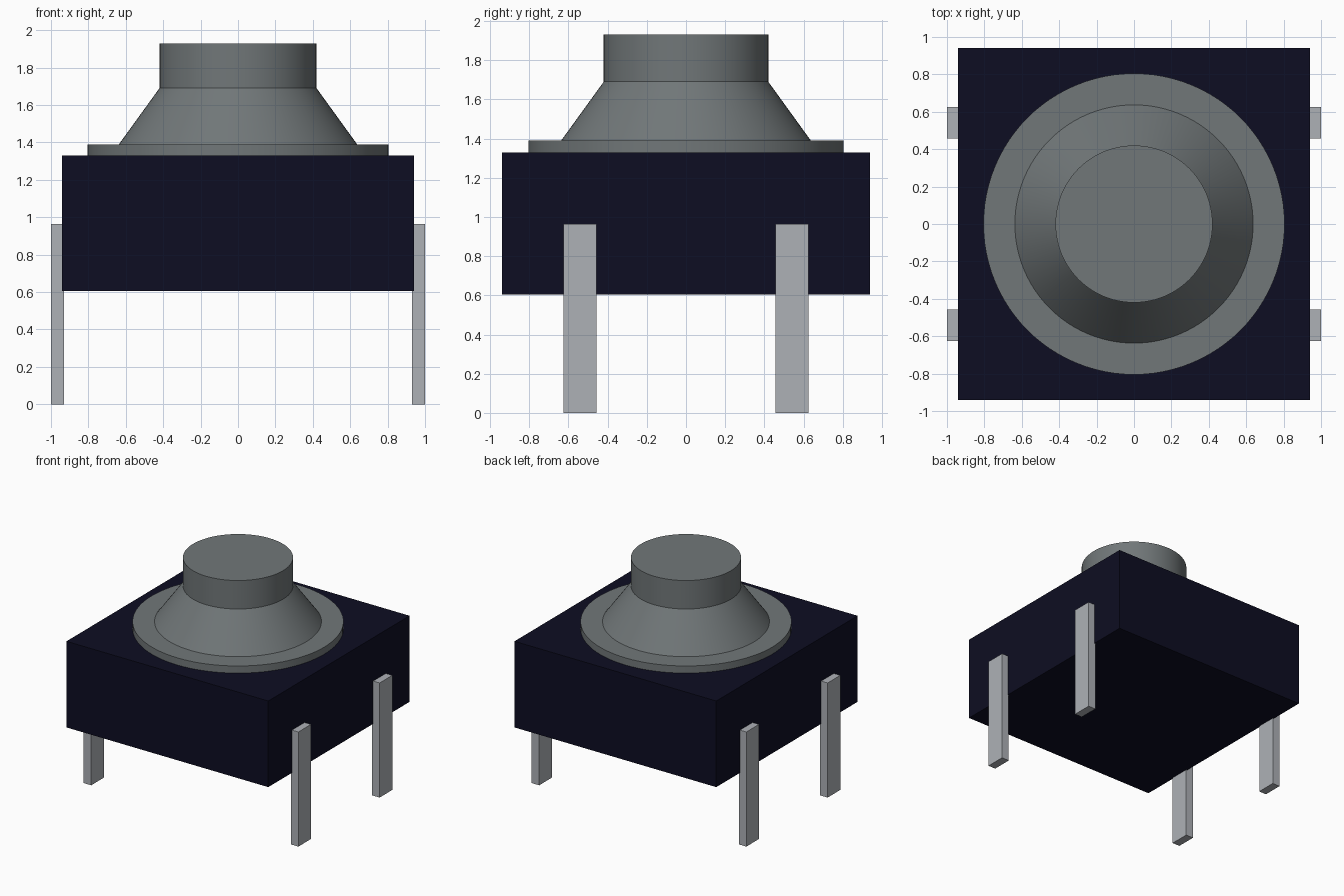
import bpy, bmesh, math
from mathutils import Matrix, Vector

cube = bpy.data.objects.get("Cube")
if cube:
    bpy.data.objects.remove(cube, do_unlink=True)


def material(name, rgb):
    m = bpy.data.materials.new(name)
    m.use_nodes = True
    color = (*rgb, 1.0)
    m.diffuse_color = color
    m.node_tree.nodes["Principled BSDF"].inputs["Base Color"].default_value = color
    return m


def add_object(name, bm, mat):
    bmesh.ops.recalc_face_normals(bm, faces=bm.faces)
    mesh = bpy.data.meshes.new(name)
    bm.to_mesh(mesh)
    bm.free()
    mesh.materials.append(mat)
    obj = bpy.data.objects.new(name, mesh)
    bpy.context.collection.objects.link(obj)
    return obj


def box(name, lo, hi, mat):
    lo, hi = Vector(lo), Vector(hi)
    bm = bmesh.new()
    bmesh.ops.create_cube(bm, size=1, matrix=Matrix.Translation((lo + hi) / 2)
                          @ Matrix.Diagonal((*(hi - lo), 1)))
    return add_object(name, bm, mat)


def lathe(name, profile, mat, sides=96):
    """Spin a closed (radius, z) outline around the z axis."""
    bm = bmesh.new()
    verts = [bm.verts.new((r, 0, z)) for r, z in profile]
    edges = [bm.edges.new(pair) for pair in zip(verts, verts[1:])]
    bmesh.ops.spin(bm, geom=verts + edges, cent=(0, 0, 0), axis=(0, 0, 1),
                   angle=math.tau, steps=sides)
    bmesh.ops.remove_doubles(bm, verts=bm.verts, dist=1e-5)
    obj = add_object(name, bm, mat)
    bpy.ops.object.select_all(action="DESELECT")
    obj.select_set(True)
    bpy.context.view_layer.objects.active = obj
    bpy.ops.object.shade_smooth_by_angle(angle=math.radians(25))
    return obj


navy = material("dark navy plastic", (0.004, 0.004, 0.016))
grey = material("grey rubber", (0.165, 0.185, 0.19))
metal = material("pin metal", (0.42, 0.44, 0.47))

# Housing block
box("housing", (-0.94, -0.94, 0.605), (0.94, 0.94, 1.33), navy)

# Flange, sloped skirt and button cap in one turned piece
lathe("button", [(0, 1.33), (0.805, 1.33), (0.805, 1.39), (0.637, 1.39),
                 (0.42, 1.69), (0.42, 1.93), (0, 1.93)], grey)

# Four pins on the left and right walls
for sx, side in ((1, "left"), (-1, "right")):
    for sy, end in ((-1, "front"), (1, "back")):
        x0, x1 = sorted((sx * 0.93, sx * 1.0))
        y0, y1 = sorted((sy * 0.456, sy * 0.625))
        box(f"{end}_{side}_pin", (x0, y0, 0), (x1, y1, 0.965), metal)
